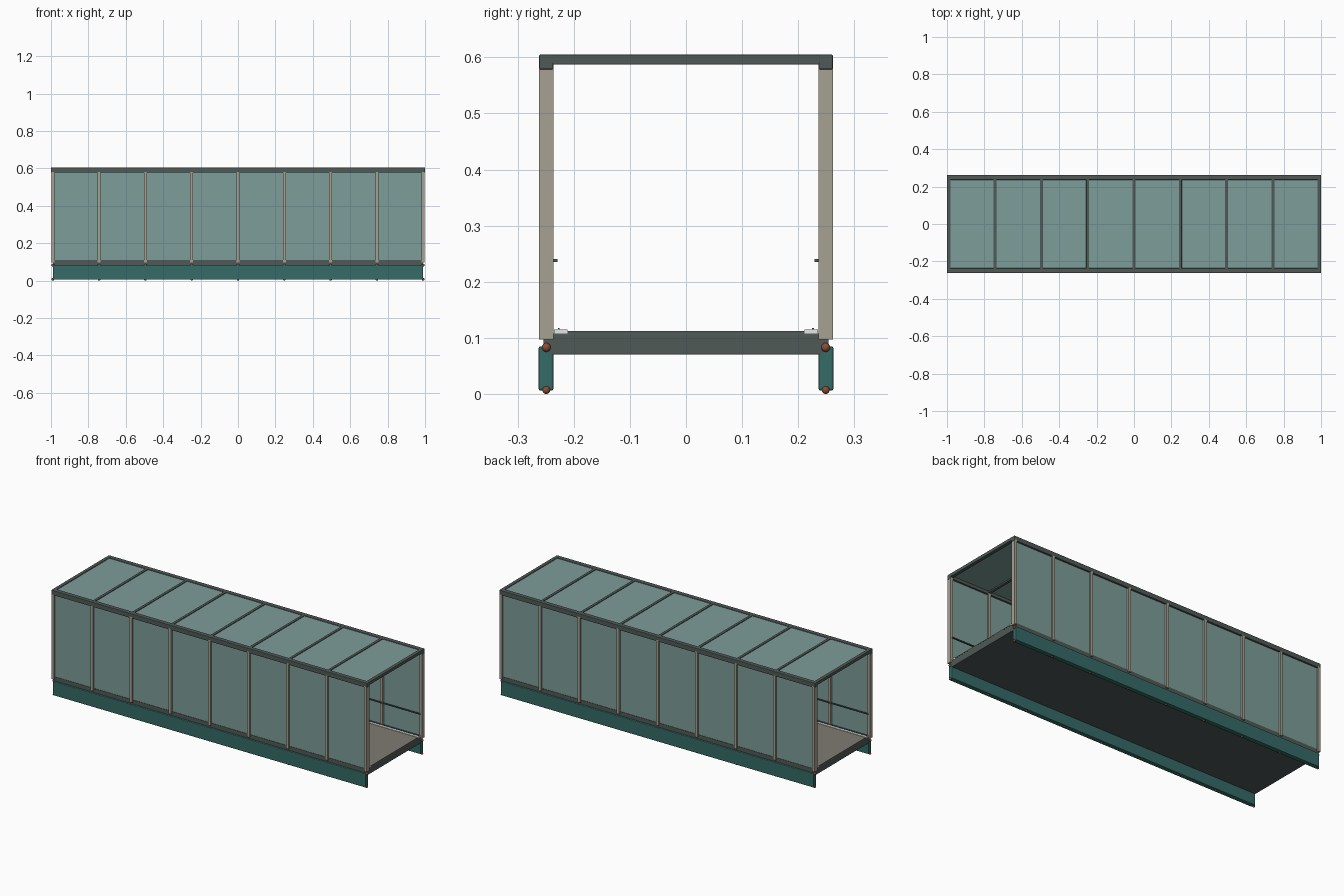
import bpy

cube = bpy.data.objects.get("Cube")
if cube:
    bpy.data.objects.remove(cube, do_unlink=True)


def material(name, rgb):
    m = bpy.data.materials.new(name)
    m.use_nodes = True
    m.diffuse_color = (*rgb, 1)
    m.node_tree.nodes["Principled BSDF"].inputs["Base Color"].default_value = (*rgb, 1)
    return m


glass = material("pale teal glass", (0.205, 0.34, 0.32))
frame = material("dark grey steel", (0.08, 0.10, 0.095))
stone = material("warm grey", (0.38, 0.36, 0.29))
teal = material("deep teal", (0.036, 0.145, 0.135))
rust = material("rust", (0.26, 0.075, 0.035))
floor_grey = material("floor grey", (0.21, 0.20, 0.17))
white = material("white", (0.9, 0.9, 0.88))


def box(name, mat, x, y, z, bevel=0.0):
    """Box spanning the (low, high) pairs x, y and z."""
    spans = (x, y, z)
    bpy.ops.mesh.primitive_cube_add(size=1, location=[(a + b) / 2 for a, b in spans])
    ob = bpy.context.object
    ob.name = name
    ob.scale = [abs(b - a) for a, b in spans]
    bpy.ops.object.transform_apply(location=False, rotation=False, scale=True)
    ob.data.materials.append(mat)
    if bevel:
        mod = ob.modifiers.new("Bevel", "BEVEL")
        mod.width = bevel
        mod.segments = 2
    return ob


def bolt(name, x, y, z, radius):
    bpy.ops.mesh.primitive_uv_sphere_add(segments=12, ring_count=8, radius=radius, location=(x, y, z))
    bpy.context.object.name = name
    bpy.context.object.data.materials.append(rust)
    bpy.ops.object.shade_smooth()


BAYS = 8
END = 0.99
posts = [-END + i * 2 * END / BAYS for i in range(BAYS + 1)]

# Floor slab and walking surface
box("floor_slab", frame, (-END, END), (-0.248, 0.248), (0.07, 0.108), 0.002)
box("floor_deck_edge", frame, (-END, END), (-0.211, 0.211), (0.107, 0.1115))
box("floor_surface", floor_grey, (-END, END), (-0.21, 0.21), (0.111, 0.1125))

# Long side parts, mirrored front and back
for side, s in (("front", -1), ("back", 1)):
    box(side + "_girder", teal, (-END, END), (s * 0.236, s * 0.263), (0.006, 0.085), 0.004)
    box(side + "_roof_rail", frame, (-1, 1), (s * 0.236, s * 0.262), (0.578, 0.605), 0.003)
    box(side + "_sill", frame, (-END, END), (s * 0.24, s * 0.254), (0.086, 0.11))
    box(side + "_handrail", frame, (-END, END), (s * 0.229, s * 0.236), (0.2355, 0.241))
    box(side + "_light_strip", white, (-END, END), (s * 0.211, s * 0.235), (0.108, 0.115))
    box(side + "_cable", frame, (-END, END), (s * 0.225, s * 0.228), (0.1145, 0.118))
    for i, x in enumerate(posts):
        box(f"{side}_post_{i}", stone, (x - 0.008, x + 0.008), (s * 0.236, s * 0.262), (0.097, 0.586))
        bolt(f"{side}_upper_bolt_{i}", x, s * 0.249, 0.083, 0.008)
        bolt(f"{side}_lower_bolt_{i}", x, s * 0.249, 0.007, 0.007)
    for i, (a, b) in enumerate(zip(posts, posts[1:])):
        box(f"{side}_window_{i}", glass, (a + 0.008, b - 0.008), (s * 0.246, s * 0.252), (0.11, 0.58))

# Roof beams and panes
for i, x in enumerate(posts):
    half = 0.01 if i in (0, BAYS) else 0.008
    box(f"roof_beam_{i}", frame, (x - half, x + half), (-0.24, 0.24), (0.587, 0.605), 0.002)
for i, (a, b) in enumerate(zip(posts, posts[1:])):
    box(f"roof_pane_{i}", glass, (a + 0.008, b - 0.008), (-0.238, 0.238), (0.595, 0.601))
